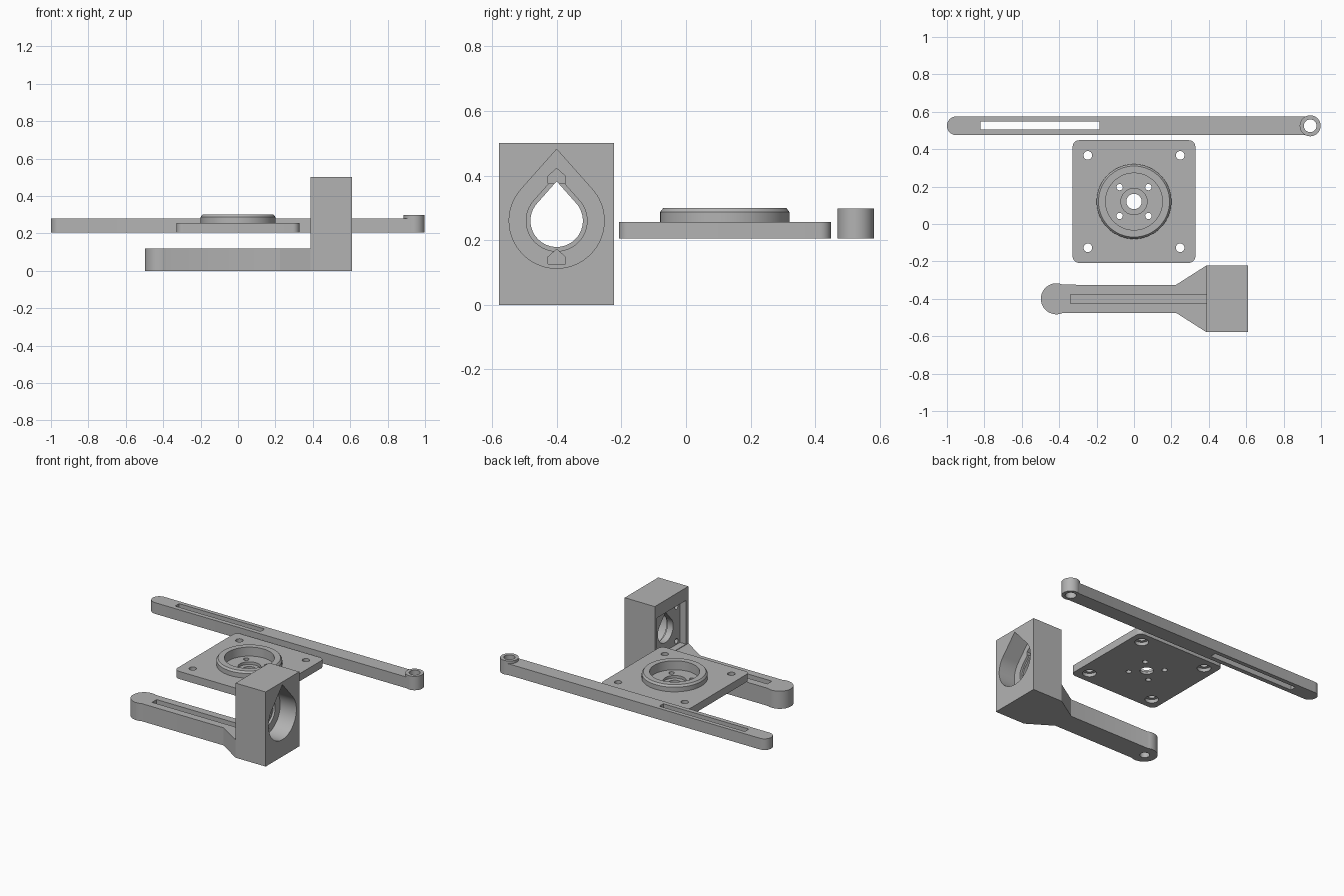
import bpy, bmesh, math
from mathutils import Vector

if "Cube" in bpy.data.objects:
    bpy.data.objects.remove(bpy.data.objects["Cube"])

grey = bpy.data.materials.new("light_grey")
grey.diffuse_color = (0.45, 0.45, 0.45, 1)
grey.use_nodes = True
grey.node_tree.nodes["Principled BSDF"].inputs["Base Color"].default_value = grey.diffuse_color


def arc(cx, cy, r, a0, a1, n=24):
    """Points on an arc, angles in degrees, both ends included."""
    return [(cx + r * math.cos(math.radians(a0 + (a1 - a0) * i / n)),
             cy + r * math.sin(math.radians(a0 + (a1 - a0) * i / n))) for i in range(n + 1)]


def circle(cx, cy, r, n=64):
    return arc(cx, cy, r, 0, 360, n)[:-1]


def rect(x0, x1, y0, y1):
    return [(x0, y0), (x1, y0), (x1, y1), (x0, y1)]


def teardrop(cx, cy, r, half=41.6):
    """Circle with two tangents meeting in a point on top."""
    tip = (cx, cy + r / math.sin(math.radians(half)))
    return arc(cx, cy, r, 180 - half, 360 + half, 56) + [tip]


def prism(name, pts, lo, hi, axis="z", taper=1.0):
    """Extrude an outline along z (outline in x, y) or x (outline in y, z)."""
    bm = bmesh.new()
    c = sum((Vector(p) for p in pts), Vector((0, 0))) / len(pts)
    rings = []
    for h, s in ((lo, 1.0), (hi, taper)):
        flat = [c + (Vector(p) - c) * s for p in pts]
        rings.append([bm.verts.new((p.x, p.y, h) if axis == "z" else (h, p.x, p.y)) for p in flat])
    bottom, top = rings
    bm.faces.new(bottom[::-1])
    bm.faces.new(top)
    n = len(pts)
    for i in range(n):
        j = (i + 1) % n
        bm.faces.new((bottom[i], bottom[j], top[j], top[i]))
    bmesh.ops.recalc_face_normals(bm, faces=bm.faces)
    me = bpy.data.meshes.new(name)
    bm.to_mesh(me)
    bm.free()
    me.materials.append(grey)
    ob = bpy.data.objects.new(name, me)
    bpy.context.collection.objects.link(ob)
    return ob


def combine(ob, others, op):
    """Apply booleans one after another and remove the helper objects."""
    for other in others:
        mod = ob.modifiers.new("bool", "BOOLEAN")
        mod.operation, mod.object, mod.solver = op, other, "EXACT"
        dg = bpy.context.evaluated_depsgraph_get()
        dg.update()
        me = bpy.data.meshes.new_from_object(ob.evaluated_get(dg))
        ob.modifiers.clear()
        ob.data = me
        bpy.data.objects.remove(other)


def cut(ob, *args, **kw):
    combine(ob, [prism("cutter", *args, **kw)], "DIFFERENCE")


# Long link bar with rounded ends, raised eye and through slot
by = 0.525
link = prism("link_bar", arc(-0.95, by, 0.05, 90, 270) + arc(0.94, by, 0.05, -90, 90), 0.205, 0.28)
combine(link, [prism("eye", circle(0.942, by, 0.056), 0.205, 0.298)], "UNION")
cut(link, circle(0.942, by, 0.034), 0.1, 0.4)
cut(link, rect(-0.82, -0.185, 0.505, 0.547), 0.1, 0.4)

# Mounting plate with rounded corners and a chamfered collar
py = 0.12
outline = []
for k, (sx, sy) in enumerate(((1, 1), (-1, 1), (-1, -1), (1, -1))):
    outline += arc(sx * 0.293, py + sy * 0.293, 0.035, 90 * k, 90 * k + 90, 8)
plate = prism("mounting_plate", outline, 0.205, 0.256)
combine(plate, [prism("collar", circle(0, py, 0.2), 0.23, 0.287),
                prism("collar_top", circle(0, py, 0.2), 0.287, 0.3, taper=0.95)], "UNION")
cut(plate, circle(0, py, 0.152), 0.24, 0.4)
cut(plate, circle(0, py, 0.07), 0.222, 0.4)
cut(plate, circle(0, py, 0.041), 0.1, 0.4)
for sx in (-1, 1):
    for sy in (-1, 1):
        cut(plate, circle(sx * 0.077, py + sy * 0.077, 0.017, 24), 0.1, 0.4)
        cut(plate, circle(sx * 0.247, py + sy * 0.247, 0.023, 32), 0.1, 0.4)
        cut(plate, circle(sx * 0.247, py + sy * 0.247, 0.042, 32), 0.1, 0.228)

# Arm that flares into an upright housing block
ay, az = -0.4, 0.26
arm_outline = arc(-0.415, ay, 0.083, 65, 295) + [
    (0.225, ay - 0.075), (0.387, ay - 0.178), (0.5, ay - 0.178),
    (0.5, ay + 0.178), (0.387, ay + 0.178), (0.225, ay + 0.075)]
arm = prism("arm_with_housing", arm_outline, 0, 0.118)
combine(arm, [prism("block", rect(ay - 0.178, ay + 0.178, 0, 0.5), 0.387, 0.61, "x")], "UNION")
cut(arm, rect(-0.34, 0.387, ay - 0.024, ay + 0.024), 0.06, 0.3)
cut(arm, circle(-0.42, ay, 0.03, 32), -0.1, 0.06)

# Housing: square pocket behind, stepped teardrop opening in front
cut(arm, rect(ay - 0.152, ay + 0.152, 0.122, 0.415), 0.3, 0.432, "x")
cut(arm, teardrop(ay, az, 0.147), 0.49, 0.7, "x")
cut(arm, teardrop(ay, az, 0.094), 0.475, 0.7, "x")
cut(arm, teardrop(ay, az, 0.081), 0.3, 0.7, "x")
for z in (0.126, 0.376):
    # small pointed screw recesses above and below the opening
    cut(arm, [(ay - 0.027, z), (ay + 0.027, z), (ay + 0.027, z + 0.022),
              (ay, z + 0.046), (ay - 0.027, z + 0.022)], 0.46, 0.52, "x")
for sy in (-1, 1):
    for sz in (-1, 1):
        cut(arm, circle(ay + sy * 0.115, az + sz * 0.115, 0.017, 24), 0.4, 0.47, "x")

# Smooth the round walls, keep edges sharp
for ob in (link, plate, arm):
    bpy.ops.object.select_all(action="DESELECT")
    ob.select_set(True)
    bpy.context.view_layer.objects.active = ob
    bpy.ops.object.shade_smooth_by_angle(angle=math.radians(30))
